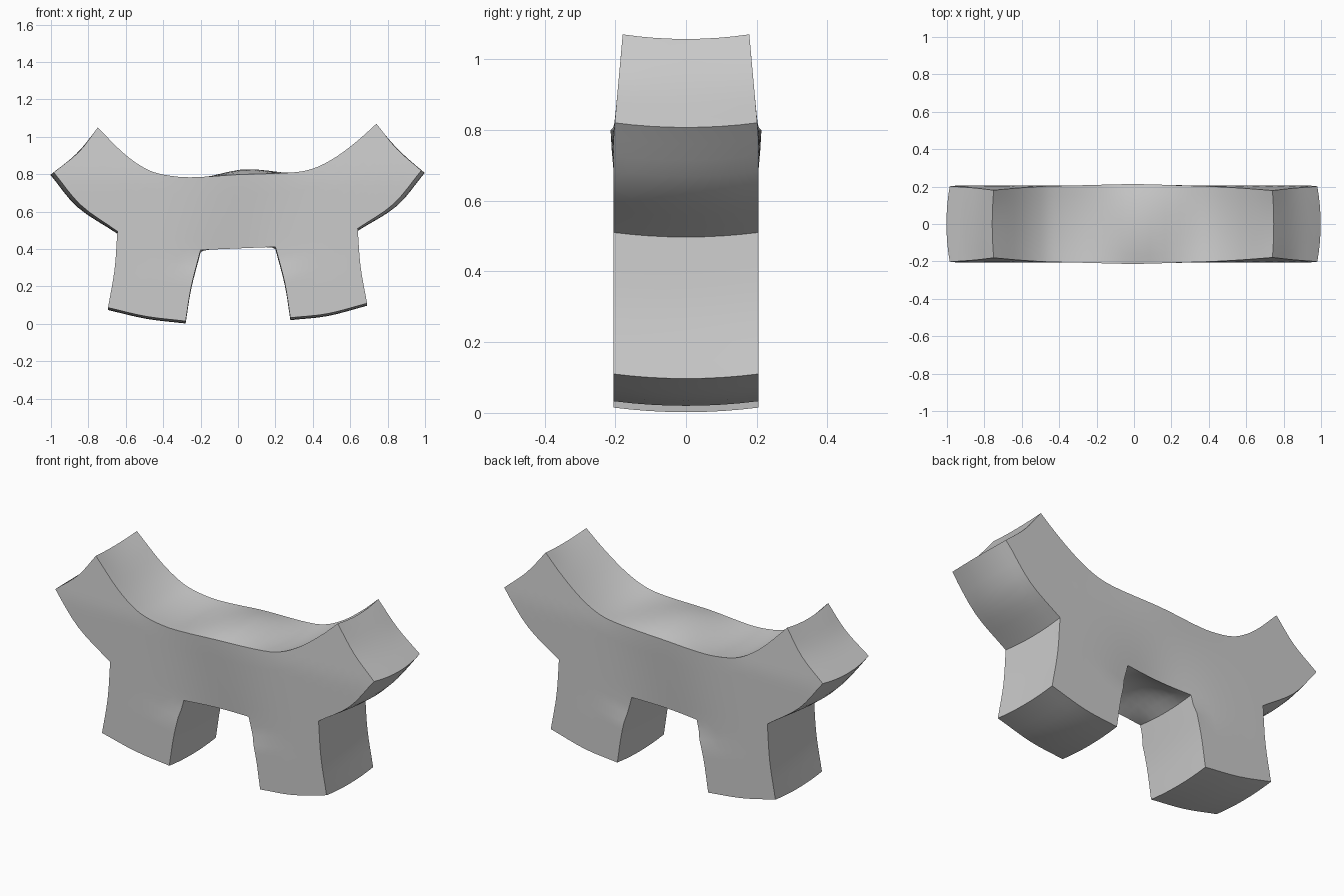
import bpy, bmesh, math
from mathutils import Vector

cube = bpy.data.objects.get("Cube")
if cube:
    bpy.data.objects.remove(cube, do_unlink=True)

COLS, ROWS, DEPTH = 8, 8, 0.2


def curve(points, count):
    """Smooth curve through points, sampled at count + 1 places."""
    p = [Vector(q) for q in points]
    p = [2 * p[0] - p[1]] + p + [2 * p[-1] - p[-2]]
    out = []
    for i in range(count + 1):
        f = i / count * (len(p) - 3)
        k = min(int(f), len(p) - 4)
        t = f - k
        a, b, c, d = p[k:k + 4]
        out.append(0.5 * (2 * b + (c - a) * t + (2 * a - 5 * b + 4 * c - d) * t ** 2
                          + (3 * b - a - 3 * c + d) * t ** 3))
    return out


def patch(bm, low, high, left, right):
    """Fill four boundary curves with a grid of quads."""
    nu, nv = len(low) - 1, len(left) - 1
    grid = []
    for j in range(nv + 1):
        t = j / nv
        row = []
        for i in range(nu + 1):
            s = i / nu
            q = (low[i] * (1 - t) + high[i] * t + left[j] * (1 - s) + right[j] * s
                 - (low[0] * (1 - s) + low[-1] * s) * (1 - t)
                 - (high[0] * (1 - s) + high[-1] * s) * t)
            row.append(bm.verts.new((q.x, -DEPTH, q.y)))
        grid.append(row)
    for a, b in zip(grid, grid[1:]):
        for i in range(nu):
            bm.faces.new((a[i], a[i + 1], b[i + 1], b[i]))


def swell(co):
    """Bulge and pinch the plain slab across its depth."""
    x, y, z = co
    c = 1 - (y / DEPTH) ** 2
    mid = math.exp(-(x / 0.25) ** 2)
    high = min(max((z - 0.4) / 0.4, 0), 1)
    half = 0.205 + mid * (0.035 * high - 0.025 * (z > 0.3)) - 0.09 * max(z - 0.78, 0)
    dz = -0.013 * c
    dx = 0.0
    if abs(x) > 0.66 and z > 0.45:
        dx = math.copysign(0.018 * c * min((abs(x) - 0.66) / 0.2, 1), x)
    if abs(x) < 0.45 and z > 0.7:
        dz += 0.04 * c * math.exp(-((x - 0.05) / 0.2) ** 2)
    if abs(x) < 0.2 and z < 0.6:
        dz += 0.07 * c * (1 - (x / 0.2) ** 2)
    return Vector((x + dx, y / DEPTH * half, z + dz))


bm = bmesh.new()

# Upturned body
arm_left = curve([(-0.985, 0.81), (-0.84, 0.635), (-0.645, 0.495)], COLS)
leg_left = curve([(-0.645, 0.495), (-0.2, 0.395)], COLS)
arch = curve([(-0.2, 0.395), (0.2, 0.412)], COLS)
leg_right = curve([(0.2, 0.412), (0.64, 0.51)], COLS)
arm_right = curve([(0.64, 0.51), (0.83, 0.64), (0.98, 0.82)], COLS)
under = arm_left + leg_left[1:] + arch[1:] + leg_right[1:] + arm_right[1:]
top = curve([(-0.75, 1.05), (-0.62, 0.92), (-0.52, 0.845), (-0.43, 0.805), (-0.3, 0.785),
             (-0.17, 0.787), (0, 0.798), (0.27, 0.808), (0.4, 0.83), (0.52, 0.89),
             (0.64, 0.98), (0.74, 1.07)], 5 * COLS)
patch(bm, under, top,
      curve([(-0.985, 0.81), (-0.85, 0.92), (-0.75, 1.05)], ROWS),
      curve([(0.98, 0.82), (0.85, 0.935), (0.74, 1.07)], ROWS))

# Two splayed legs
patch(bm, curve([(-0.695, 0.087), (-0.49, 0.04), (-0.28, 0.015)], COLS), leg_left,
      curve([(-0.695, 0.087), (-0.66, 0.29), (-0.645, 0.495)], ROWS),
      curve([(-0.28, 0.015), (-0.25, 0.2), (-0.2, 0.395)], ROWS))
patch(bm, curve([(0.28, 0.033), (0.48, 0.055), (0.69, 0.11)], COLS), leg_right,
      curve([(0.28, 0.033), (0.25, 0.22), (0.2, 0.412)], ROWS),
      curve([(0.69, 0.11), (0.655, 0.31), (0.64, 0.51)], ROWS))
bmesh.ops.remove_doubles(bm, verts=bm.verts[:], dist=0.0005)

# Give the outline depth and shape it
res = bmesh.ops.extrude_face_region(bm, geom=bm.faces[:], use_keep_orig=True)
for v in res["geom"]:
    if isinstance(v, bmesh.types.BMVert):
        v.co.y = DEPTH
across = [e for e in bm.edges if abs(e.verts[0].co.y - e.verts[1].co.y) > DEPTH]
bmesh.ops.subdivide_edges(bm, edges=across, cuts=7, use_grid_fill=True)
for v in bm.verts:
    v.co = swell(v.co)
bmesh.ops.recalc_face_normals(bm, faces=bm.faces[:])

mesh = bpy.data.meshes.new("curved_block")
bm.to_mesh(mesh)
bm.free()
block = bpy.data.objects.new("curved_block", mesh)
bpy.context.collection.objects.link(block)

# Plain grey surface
grey = bpy.data.materials.new("light_grey")
grey.use_nodes = True
colour = (0.6, 0.6, 0.6, 1)
grey.diffuse_color = colour
grey.node_tree.nodes["Principled BSDF"].inputs["Base Color"].default_value = colour
mesh.materials.append(grey)

bpy.ops.object.select_all(action="DESELECT")
block.select_set(True)
bpy.context.view_layer.objects.active = block
bpy.ops.object.shade_smooth_by_angle(angle=math.radians(35))
